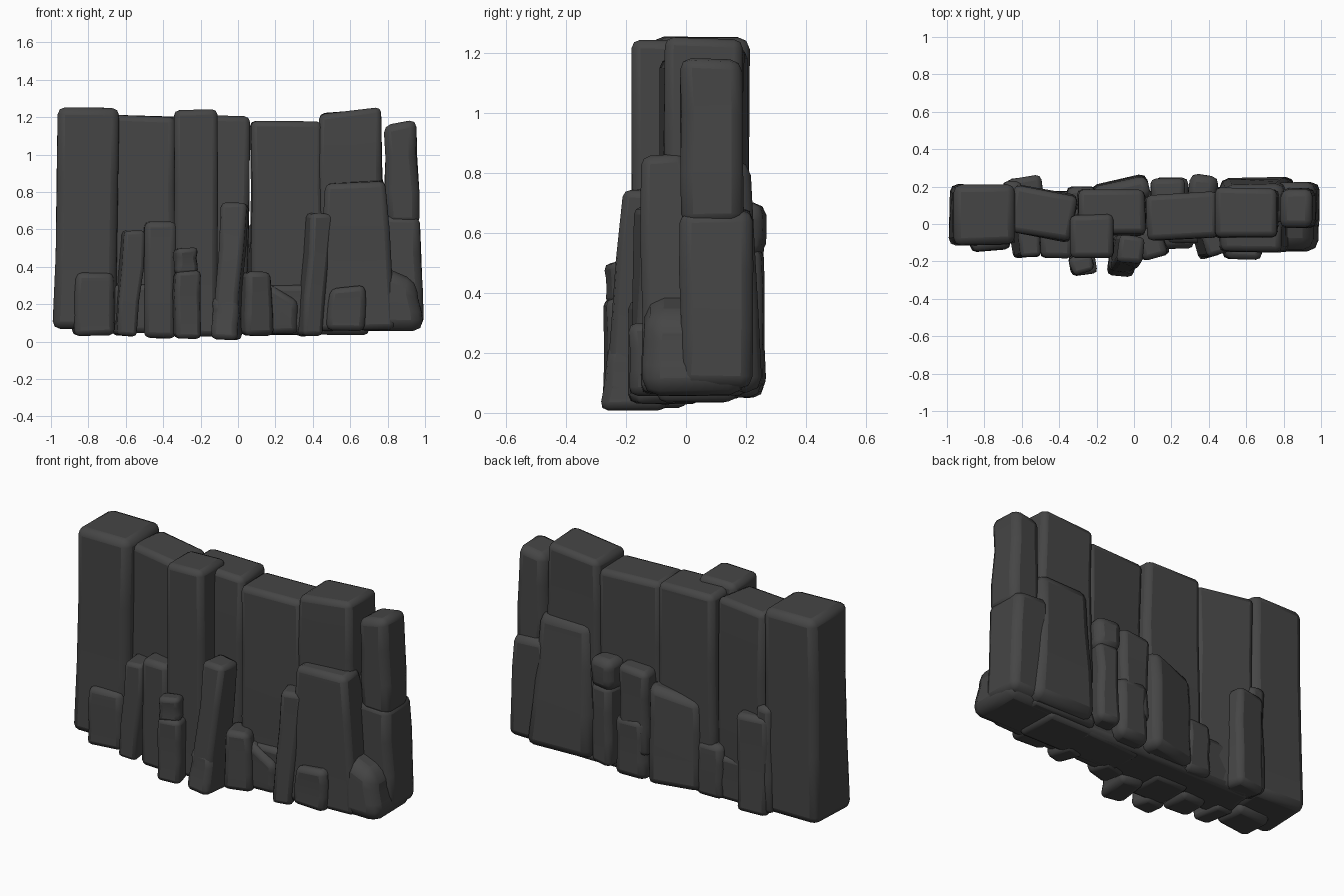
import bpy
import bmesh
import math
import random
from mathutils import Matrix, Vector

random.seed(4)

default_cube = bpy.data.objects.get("Cube")
if default_cube:
    bpy.data.objects.remove(default_cube, do_unlink=True)

# Single dark stone colour
stone = bpy.data.materials.new("dark_stone")
stone.use_nodes = True
stone.diffuse_color = (0.06, 0.06, 0.06, 1)
shader = stone.node_tree.nodes["Principled BSDF"]
shader.inputs["Base Color"].default_value = stone.diffuse_color
shader.inputs["Roughness"].default_value = 0.9


def slab(name, x, y, z, top=None, top_y=None, yaw=0, slope=0, bevel=0.03, rough=0.007):
    """Worn stone block: x, y, z are ranges at the base; top and top_y are the
    ranges at the top; slope raises the +x side of the top."""
    top, top_y = top or x, top_y or y
    bm = bmesh.new()
    bmesh.ops.create_cube(bm, size=1)
    upright = [e for e in bm.edges if abs(e.verts[0].co.z - e.verts[1].co.z) > 0.5]
    bmesh.ops.subdivide_edges(bm, edges=upright, cuts=2, use_grid_fill=True)
    for v in bm.verts:
        u, w, t = v.co + Vector((0.5, 0.5, 0.5))
        low = Vector((x[0] + u * (x[1] - x[0]), y[0] + w * (y[1] - y[0]), z[0]))
        high = Vector((top[0] + u * (top[1] - top[0]),
                       top_y[0] + w * (top_y[1] - top_y[0]),
                       z[1] + slope * (u - 0.5)))
        wobble = Vector([random.uniform(-rough, rough) for _ in range(3)])
        v.co = low.lerp(high, t) + wobble
    centre = Vector((sum(x) / 2, sum(y) / 2, 0))
    turn = Matrix.Rotation(math.radians(yaw), 3, 'Z')
    bmesh.ops.rotate(bm, verts=bm.verts, cent=centre, matrix=turn)
    bmesh.ops.recalc_face_normals(bm, faces=bm.faces)
    mesh = bpy.data.meshes.new(name)
    bm.to_mesh(mesh)
    bm.free()
    mesh.materials.append(stone)
    obj = bpy.data.objects.new(name, mesh)
    bpy.context.collection.objects.link(obj)
    worn = obj.modifiers.new("worn_edges", 'BEVEL')
    worn.width, worn.segments = bevel, 2
    worn.limit_method, worn.angle_limit = 'ANGLE', math.radians(40)
    bpy.ops.object.select_all(action='DESELECT')
    obj.select_set(True)
    bpy.context.view_layer.objects.active = obj
    bpy.ops.object.shade_smooth_by_angle(angle=math.radians(60))
    return obj


# Tall wall columns
slab("end_column", x=(-.99, -.65), y=(-.11, .21), z=(.07, 1.25), top=(-.96, -.64), slope=-.01, bevel=.04)
slab("second_column", x=(-.66, -.32), y=(-.07, .18), z=(.05, 1.21), yaw=-10, slope=-.01)
slab("front_column", x=(-.34, -.11), y=(-.18, .05), z=(.03, 1.24), rough=.004)
slab("middle_column", x=(-.3, .05), y=(-.06, .18), z=(.05, 1.21), top=(-.3, .06))
slab("wide_column", x=(.07, .45), y=(-.08, .16), z=(.04, 1.18), yaw=3)
slab("upper_column", x=(.43, .79), y=(-.07, .19), z=(.3, 1.235), top=(.43, .76), slope=.03)
slab("corner_crag", x=(.79, .97), y=(-.02, .19), z=(.62, 1.17), top=(.78, .95), slope=.03, bevel=.04)

# Heavy lower mass on the left end
slab("lower_mass", x=(.42, .84), y=(-.15, .21), z=(.06, .85), top=(.46, .79), top_y=(-.15, 0), slope=.02)
slab("lower_mass_back", x=(.46, .86), y=(0, .25), z=(.07, .84), top=(.47, .8), top_y=(0, .21), bevel=.05)
slab("lower_end", x=(.7, .99), y=(-.02, .22), z=(.08, .68), top=(.76, .97), bevel=.04)
slab("end_foot", x=(.6, 1), y=(-.15, .2), z=(.06, .38), top=(.7, .95), top_y=(-.13, .2), slope=-.1, bevel=.06)
slab("base_core", x=(-.66, .7), y=(-.1, .17), z=(.04, .3))

# Small rocks along the front foot
slab("front_rock_wide", x=(-.88, -.66), y=(-.14, .05), z=(.03, .37), top=(-.87, -.67), yaw=4)
slab("front_rock_leaning", x=(-.66, -.55), y=(-.18, 0), z=(.03, .59), top=(-.61, -.5), yaw=6, bevel=.02)
slab("front_rock_tall", x=(-.5, -.33), y=(-.18, 0), z=(.02, .64))
slab("front_rock_lower", x=(-.34, -.21), y=(-.27, -.15), z=(.02, .38), yaw=10, bevel=.025)
slab("front_rock_cap", x=(-.34, -.22), y=(-.26, -.17), z=(.36, .5), yaw=14, bevel=.025)
slab("front_rock_spire", x=(-.13, 0), y=(-.27, -.07), z=(.02, .74), top=(-.09, .05),
     top_y=(-.2, -.06), yaw=-7, bevel=.025)
slab("front_rock_foot", x=(-.13, .01), y=(-.28, -.06), z=(.01, .24), top_y=(-.25, -.06), yaw=-7)
slab("front_rock_stump", x=(.02, .18), y=(-.18, -.02), z=(.03, .37), top=(.02, .16), yaw=15)
slab("front_rock_wedge", x=(.15, .32), y=(-.13, .02), z=(.04, .27), slope=-.1)
slab("front_rock_post", x=(.32, .44), y=(-.18, -.03), z=(.03, .69), top=(.38, .5), yaw=16, bevel=.025)
slab("front_rock_block", x=(.47, .68), y=(-.19, 0), z=(.06, .29), top=(.49, .68), slope=.02)

# Rocks leaning on the back
slab("back_rock_far", x=(-.67, -.49), y=(.1, .25), z=(.05, .62), yaw=9)
slab("back_rock_far_sliver", x=(-.7, -.6), y=(.1, .23), z=(.07, .68))
slab("back_rock_broad", x=(-.22, .08), y=(.1, .24), z=(.06, .6), top_y=(.1, .23), yaw=14, slope=.06, bevel=.04)
slab("back_rock_low", x=(-.36, -.2), y=(.08, .2), z=(.05, .36))
slab("back_rock_tall", x=(.09, .27), y=(.1, .24), z=(.2, .69), slope=.02)
slab("back_rock_step", x=(.1, .29), y=(.1, .25), z=(.05, .4), bevel=.04)
slab("back_rock_post", x=(.3, .43), y=(.1, .26), z=(.09, .55), yaw=-8)
slab("back_rock_knob", x=(.29, .44), y=(.1, .26), z=(.52, .7), yaw=-8, bevel=.04)
